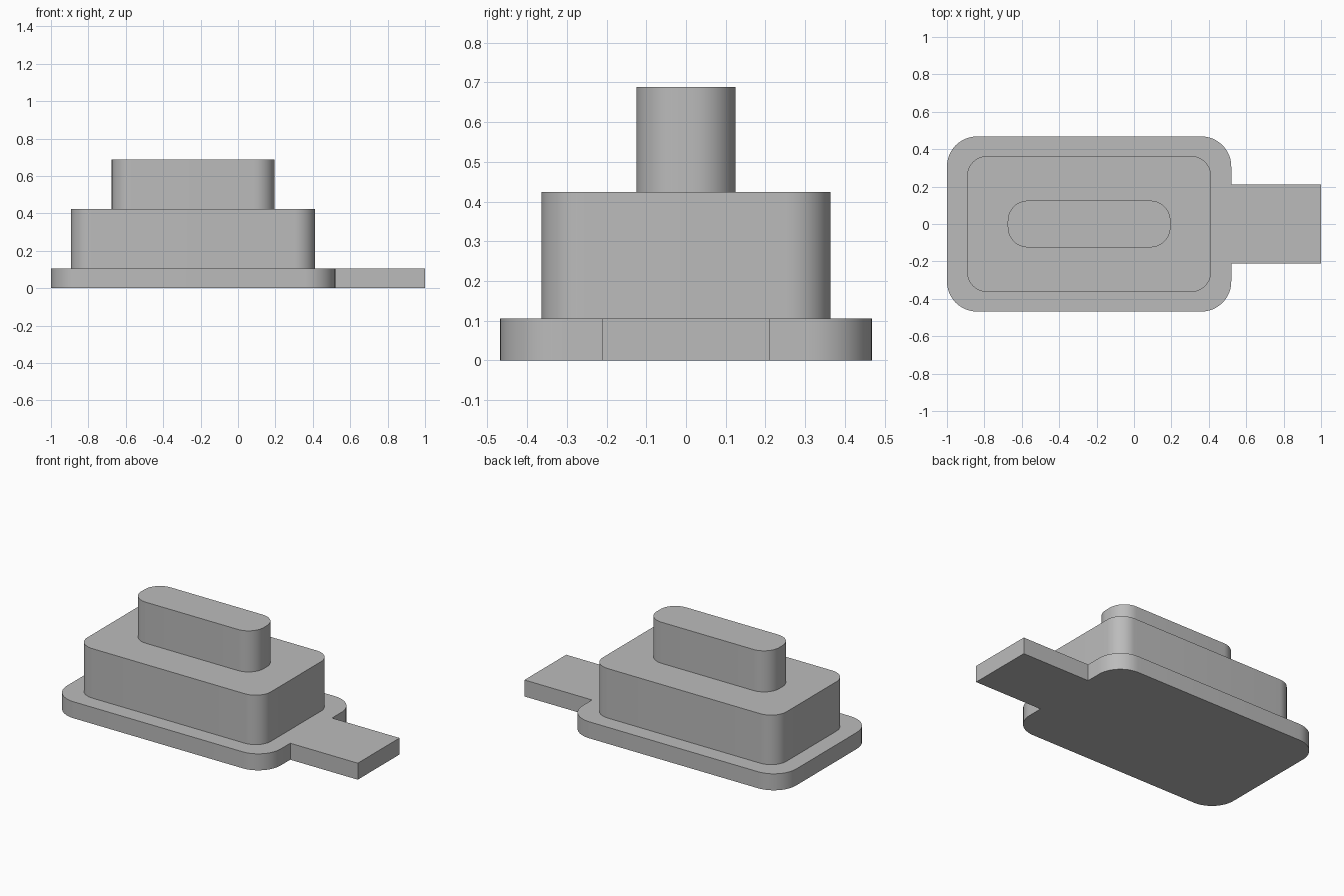
import bpy
import bmesh
from math import cos, sin, pi, radians

cube = bpy.data.objects.get("Cube")
if cube:
    bpy.data.objects.remove(cube, do_unlink=True)

grey = bpy.data.materials.new("plain grey")
grey.use_nodes = True
colour = (0.5, 0.5, 0.5, 1)
grey.diffuse_color = colour
grey.node_tree.nodes["Principled BSDF"].inputs["Base Color"].default_value = colour


def rounded_outline(x0, x1, half_y, radius, steps=12):
    """Counter-clockwise rounded rectangle, starting at the front right corner."""
    corners = [(x1 - radius, radius - half_y, -pi / 2),
               (x1 - radius, half_y - radius, 0),
               (x0 + radius, half_y - radius, pi / 2),
               (x0 + radius, radius - half_y, pi)]
    return [(cx + radius * cos(start + pi / 2 * i / steps),
             cy + radius * sin(start + pi / 2 * i / steps))
            for cx, cy, start in corners for i in range(steps + 1)]


def extruded(name, outline, z0, z1):
    """Prism with smooth rounded corners and sharp rims."""
    bm = bmesh.new()
    bottom = bm.faces.new([bm.verts.new((x, y, z0)) for x, y in outline])
    result = bmesh.ops.extrude_face_region(bm, geom=[bottom], use_keep_orig=True)
    for item in result["geom"]:
        if isinstance(item, bmesh.types.BMVert):
            item.co.z = z1
    bmesh.ops.recalc_face_normals(bm, faces=bm.faces)
    mesh = bpy.data.meshes.new(name)
    bm.to_mesh(mesh)
    bm.free()
    mesh.materials.append(grey)
    obj = bpy.data.objects.new(name, mesh)
    bpy.context.collection.objects.link(obj)
    bpy.ops.object.select_all(action="DESELECT")
    obj.select_set(True)
    bpy.context.view_layer.objects.active = obj
    bpy.ops.object.shade_smooth_by_angle(angle=radians(30))
    return obj


BASE_TOP, BODY_TOP, KNOB_TOP = 0.106, 0.424, 0.688

# Base plate with the square tab growing out of its right-hand edge
steps = 12
plate = rounded_outline(-1, 0.52, 0.468, 0.16, steps)
tab = [(0.52, -0.212), (1, -0.212), (1, 0.212), (0.52, 0.212)]
extruded("base_plate_with_tab", plate[:steps + 1] + tab + plate[steps + 1:], 0, BASE_TOP)

# Main block
extruded("body_block", rounded_outline(-0.893, 0.413, 0.364, 0.11), BASE_TOP, BODY_TOP)

# Narrow upper block
extruded("top_block", rounded_outline(-0.675, 0.195, 0.125, 0.108), BODY_TOP, KNOB_TOP)
